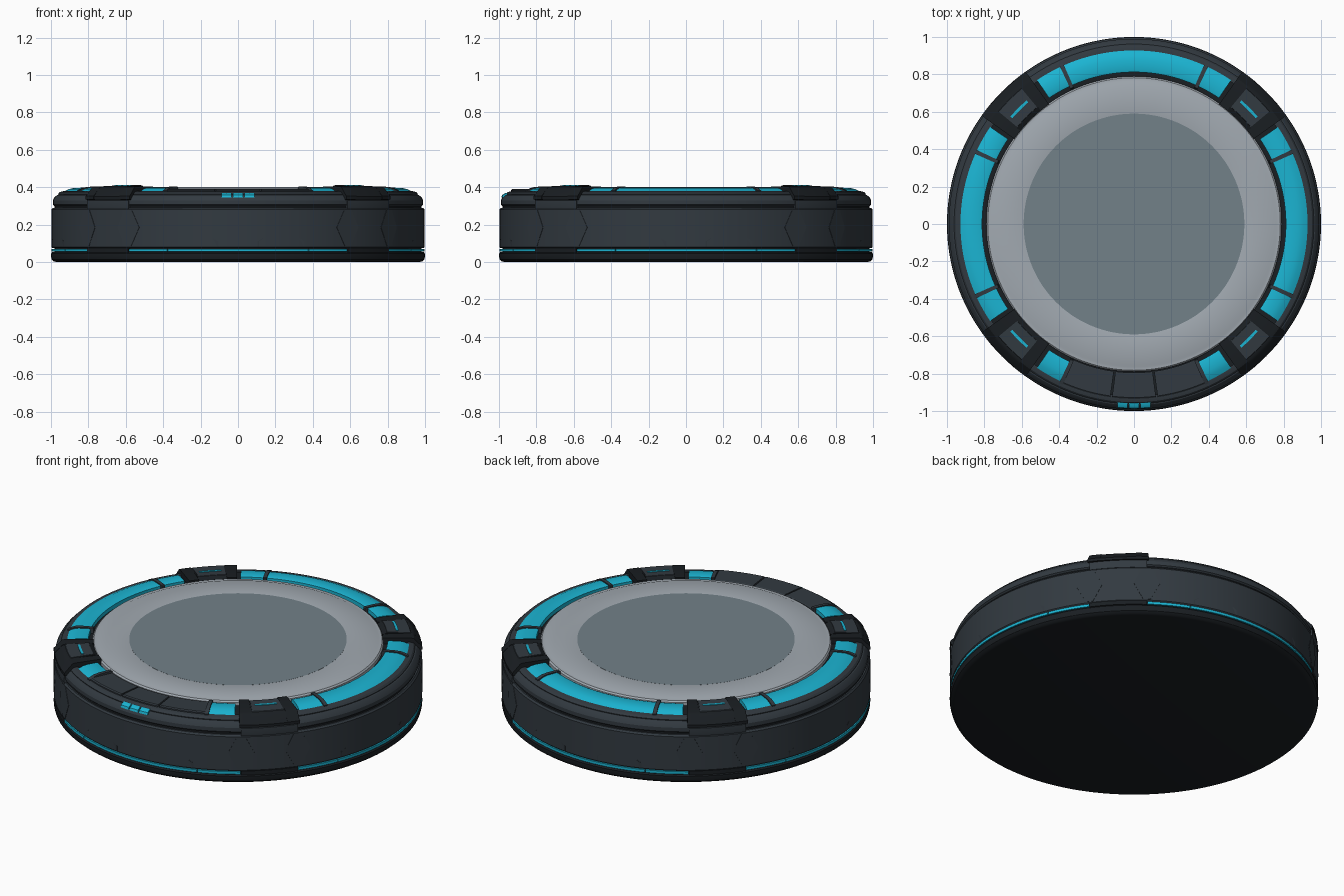
import bpy, bmesh, math

if "Cube" in bpy.data.objects:
    bpy.data.objects.remove(bpy.data.objects["Cube"])

def material(name, rgb):
    m = bpy.data.materials.new(name)
    m.diffuse_color = (*rgb, 1)
    m.use_nodes = True
    m.node_tree.nodes["Principled BSDF"].inputs["Base Color"].default_value = m.diffuse_color
    return m

DARK = material("dark_shell", (0.032, 0.042, 0.052))
BLACK = material("black_trim", (0.010, 0.013, 0.016))
CYAN = material("cyan_glow", (0.011, 0.46, 0.65))
GREY = material("light_grey", (0.36, 0.40, 0.44))
SLATE = material("slate_grey", (0.17, 0.22, 0.25))

def finish(bm, name, mat):
    bmesh.ops.remove_doubles(bm, verts=bm.verts, dist=1e-6)
    bmesh.ops.recalc_face_normals(bm, faces=bm.faces)
    me = bpy.data.meshes.new(name)
    bm.to_mesh(me)
    bm.free()
    me.materials.append(mat)
    me.shade_smooth()
    me.set_sharp_from_angle(angle=math.radians(28))
    ob = bpy.data.objects.new(name, me)
    bpy.context.collection.objects.link(ob)
    return ob

def point(r, deg, z):
    a = math.radians(deg)
    return (r * math.cos(a), r * math.sin(a), z)

def sweep(name, profile, mat, a0=0, a1=360):
    """Sweep a closed (radius, z) profile around z from a0 to a1 degrees."""
    full = a1 - a0 >= 360
    n = 144 if full else max(2, round((a1 - a0) / 2.5))
    bm = bmesh.new()
    rings = [[bm.verts.new(point(r, a0 + (a1 - a0) * i / n, z)) for r, z in profile]
             for i in range(n if full else n + 1)]
    k = len(profile)
    for i in range(n):
        p, q = rings[i], rings[(i + 1) % len(rings)]
        for j in range(k):
            l = (j + 1) % k
            if profile[j][0] == 0 and profile[l][0] == 0:
                continue
            if profile[j][0] == 0:
                bm.faces.new((p[j], p[l], q[l]))
            elif profile[l][0] == 0:
                bm.faces.new((p[j], p[l], q[j]))
            else:
                bm.faces.new((p[j], p[l], q[l], q[j]))
    if not full:
        bm.faces.new(rings[0])
        bm.faces.new(rings[-1])
    loose = [v for v in bm.verts if not v.link_faces]
    bmesh.ops.delete(bm, geom=loose, context='VERTS')
    return finish(bm, name, mat)

def wall_plate(name, deg, outline, r0, r1, mat):
    """Thin plate on the side wall; outline is (degrees, z)."""
    bm = bmesh.new()
    inner = [bm.verts.new(point(r0, deg + a, z)) for a, z in outline]
    outer = [bm.verts.new(point(r1, deg + a * 0.93, z)) for a, z in outline]
    bm.faces.new(outer)
    bm.faces.new(inner)
    for i in range(len(outline)):
        j = (i + 1) % len(outline)
        bm.faces.new((inner[i], inner[j], outer[j], outer[i]))
    return finish(bm, name, mat)

# Base foot, core, side wall and upper rim
sweep("base_foot", [(0, 0), (0.97, 0), (0.985, 0.004), (0.996, 0.014), (1.0, 0.03),
                    (1.0, 0.045), (0.993, 0.053), (0, 0.053)], BLACK)
sweep("core", [(0, 0.05), (0.982, 0.05), (0.982, 0.30), (0.97, 0.31), (0.94, 0.37),
               (0, 0.37)], BLACK)
sweep("side_wall", [(0.96, 0.074), (0.992, 0.074), (0.998, 0.08), (0.998, 0.28),
                    (0.990, 0.29), (0.96, 0.29)], DARK)
sweep("upper_rim", [(0.93, 0.30), (0.982, 0.30), (0.990, 0.307), (0.990, 0.33),
                    (0.982, 0.345), (0.968, 0.358), (0.93, 0.365)], DARK)
sweep("rim_bead", [(0.92, 0.35), (0.958, 0.35), (0.962, 0.364), (0.953, 0.374),
                   (0.935, 0.379), (0.92, 0.379)], DARK)

# Top plate: pale ring around a slate disc
sweep("top_grey_ring", [(0.58, 0.36), (0.79, 0.36), (0.79, 0.388), (0.782, 0.396),
                        (0.765, 0.396), (0.755, 0.400), (0.592, 0.400), (0.58, 0.397)], GREY)
sweep("centre_disc", [(0, 0.36), (0.59, 0.36), (0.59, 0.400), (0, 0.400)], SLATE)

light = [(0.812, 0.36), (0.93, 0.36), (0.93, 0.378), (0.905, 0.390), (0.88, 0.396),
         (0.822, 0.398), (0.812, 0.394)]
panel = [(0.795, 0.36), (0.935, 0.36), (0.935, 0.386), (0.928, 0.391), (0.80, 0.391),
         (0.795, 0.388)]
divider = [(0.795, 0.36), (0.94, 0.36), (0.94, 0.383), (0.90, 0.399), (0.86, 0.403),
           (0.80, 0.403), (0.795, 0.399)]

# Light segments and dividers by quarter; the front quarter has dark panels
for q, side in enumerate(("right", "back", "left", "front")):
    c = q * 90
    if side == "front":
        for i, (a, b) in enumerate(((-24, -7.8), (-7.2, 7.2), (7.8, 24))):
            sweep(f"front_panel_{i + 1}", panel, DARK, c + a, c + b)
    else:
        sweep(f"{side}_main_light", light, CYAN, c - 23.8, c + 23.8)
    for s, tag in ((-1, "a"), (1, "b")):
        lo, hi = sorted((s * 25.2, s * 34))
        sweep(f"{side}_small_light_{tag}", light, CYAN, c + lo, c + hi)
        sweep(f"{side}_divider_{tag}", divider, DARK, c + s * 24.5 - 0.7, c + s * 24.5 + 0.7)
        lo, hi = sorted((s * 22.3, s * 35.8))
        sweep(f"{side}_base_light_{tag}", [(0.96, 0.056), (0.997, 0.056), (0.997, 0.071),
              (0.96, 0.071)], CYAN, c + lo, c + hi)
        # small notch marks low on the wall
        wall_plate(f"{side}_wall_tab_{tag}", c + s * 13.5,
                   [(-8, 0.08), (8, 0.08), (8, 0.11), (6.5, 0.125), (-6.5, 0.125), (-8, 0.11)],
                   0.96, 0.9985, DARK)
    sweep(f"{side}_base_light_centre", [(0.96, 0.056), (0.997, 0.056), (0.997, 0.071),
          (0.96, 0.071)], CYAN, c - 22, c + 22)

# Four corner clamps with slits, lower brackets and wall diamonds
for i in range(4):
    c = 45 + 90 * i
    n = i + 1
    for s, tag in ((-1, "a"), (1, "b")):
        lo, hi = sorted((s * 5.6, s * 9.6))
        sweep(f"clamp_{n}_cheek_{tag}", [(0.785, 0.36), (0.97, 0.33), (1.0, 0.335), (1.0, 0.352),
              (0.955, 0.400), (0.94, 0.404), (0.785, 0.404)], BLACK, c + lo, c + hi)
        wall_plate(f"clamp_{n}_diamond_{tag}", c + s * 9,
                   [(-4.4, 0.185), (-1.2, 0.085), (1.2, 0.085), (4.4, 0.185),
                    (1.4, 0.28), (-1.4, 0.28)], 0.975, 1.0, DARK)
    sweep(f"clamp_{n}_body", [(0.785, 0.36), (0.97, 0.33), (0.998, 0.335), (0.998, 0.35),
          (0.965, 0.39), (0.955, 0.397), (0.94, 0.402), (0.81, 0.409), (0.80, 0.404),
          (0.785, 0.395)], BLACK, c - 5.7, c + 5.7)
    sweep(f"clamp_{n}_top_plate", [(0.805, 0.395), (0.945, 0.395), (0.94, 0.405),
          (0.812, 0.411)], DARK, c - 5.3, c + 5.3)
    sweep(f"clamp_{n}_slit", [(0.862, 0.40), (0.876, 0.40), (0.876, 0.4115),
          (0.862, 0.4115)], CYAN, c - 4, c + 4)
    sweep(f"clamp_{n}_bracket", [(0.95, 0.285), (0.996, 0.285), (0.998, 0.295), (0.997, 0.33),
          (0.95, 0.34)], DARK, c - 9, c + 9)
    sweep(f"clamp_{n}_foot_block", [(0.96, 0.052), (0.999, 0.052), (0.999, 0.076),
          (0.96, 0.076)], BLACK, c - 9, c + 9)

# Three indicator lamps on the front rim
for i in (-1, 0, 1):
    a = 270 + i * 3.6
    sweep(f"front_indicator_{i + 2}", [(0.945, 0.345), (0.988, 0.345), (0.984, 0.358),
          (0.968, 0.368), (0.945, 0.37)], CYAN, a - 1.6, a + 1.6)
